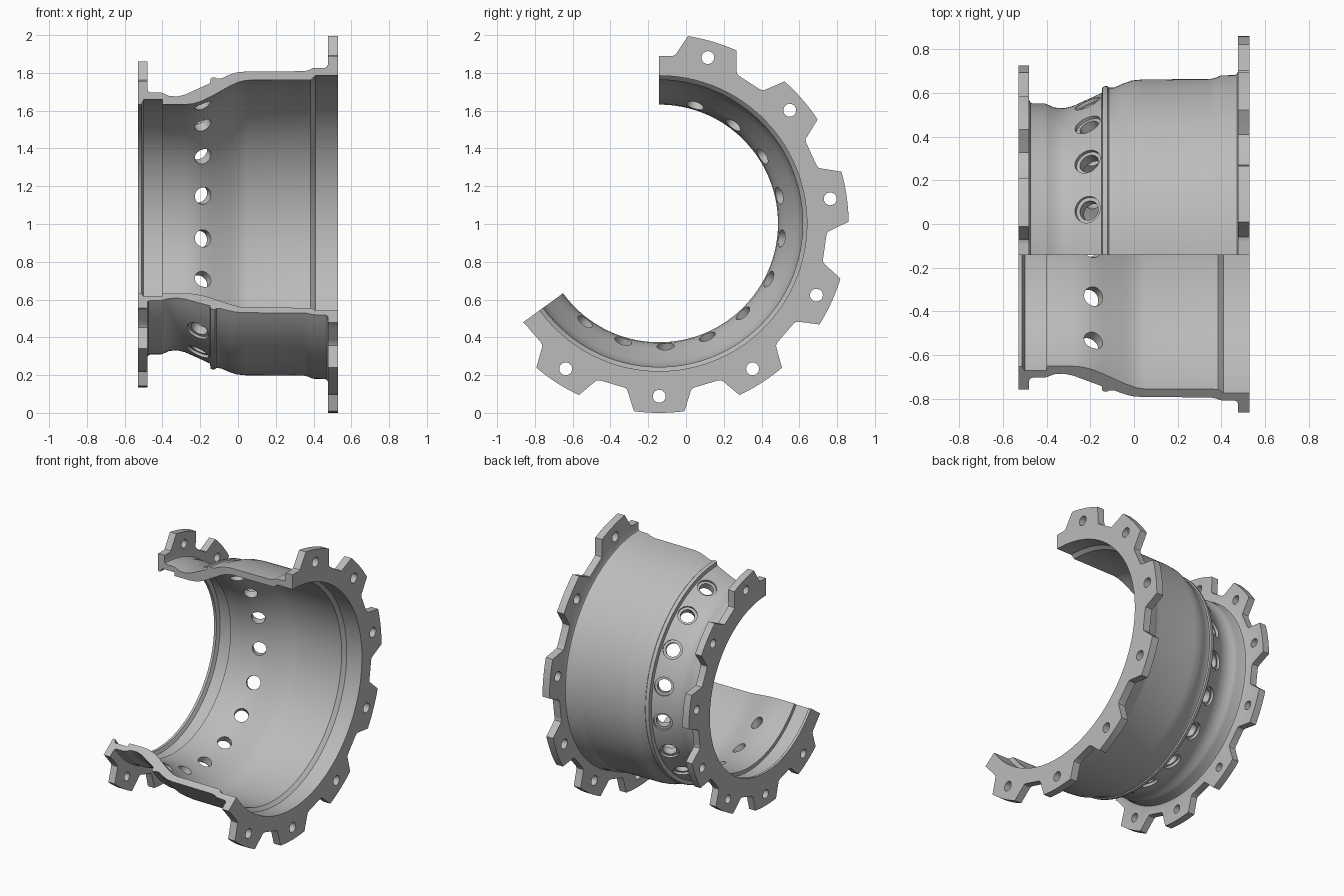
import bpy, bmesh
from math import radians, sin, cos, atan2
from mathutils import Vector

cube = bpy.data.objects.get("Cube")
if cube:
    bpy.data.objects.remove(cube)

AXIS_Y, AXIS_Z = -0.142, 1.003       # the shell turns about a line along x
START, END = -144.0, 90.0            # swept sector in degrees
PITCH = 360 / 11                     # spacing of the flange lugs


def polar(x, r, deg):
    a = radians(deg)
    return Vector((x, AXIS_Y + r * cos(a), AXIS_Z + r * sin(a)))


def loft(bm, rings):
    """Closed solid through a list of equal rings of points."""
    rings = [[bm.verts.new(p) for p in ring] for ring in rings]
    n = len(rings[0])
    for a, b in zip(rings, rings[1:]):
        for i in range(n):
            j = (i + 1) % n
            bm.faces.new((a[i], a[j], b[j], b[i]))
    bm.faces.new(rings[0][::-1])
    bm.faces.new(rings[-1])


def drill(bm, centre, direction, steps, sides=32):
    """Stepped round cutter: steps are (distance along axis, radius)."""
    d = direction.normalized()
    u = d.orthogonal().normalized()
    v = d.cross(u)
    turns = [radians(360 * i / sides) for i in range(sides)]
    loft(bm, [[centre + d * t + (u * cos(a) + v * sin(a)) * r for a in turns]
              for t, r in steps])


def make_object(name, bm):
    bmesh.ops.recalc_face_normals(bm, faces=bm.faces[:])
    mesh = bpy.data.meshes.new(name)
    bm.to_mesh(mesh)
    bm.free()
    obj = bpy.data.objects.new(name, mesh)
    bpy.context.collection.objects.link(obj)
    return obj


# Metal
metal = bpy.data.materials.new("grey_metal")
metal.use_nodes = True
grey = (0.5, 0.5, 0.5, 1)
metal.diffuse_color = grey
metal.node_tree.nodes["Principled BSDF"].inputs["Base Color"].default_value = grey

# Shell section (x, radius): outside from left flange to right flange, then bore
outside = [(-.53, .868), (-.48, .868), (-.48, .71), (-.475, .699), (-.464, .694),
           (-.41, .694), (-.39, .687), (-.365, .675), (-.32, .672), (-.28, .682),
           (-.148, .742), (-.145, .768), (-.135, .773), (-.122, .773),
           (-.115, .766), (-.09, .767), (-.05, .785), (-.01, .799), (.04, .804),
           (.35, .806), (.375, .812), (.395, .822), (.46, .824), (.471, .829),
           (.476, .84), (.476, 1.003), (.53, 1.003)]
bore = [(.53, .782), (.41, .782), (.385, .76), (.05, .758), (.01, .751),
        (-.04, .729), (-.14, .673), (-.19, .648), (-.235, .634), (-.28, .629),
        (-.4, .629), (-.4, .655), (-.5, .655), (-.512, .63), (-.53, .63)]
bm = bmesh.new()
segments = 117
loft(bm, [[polar(x, r, START + (END - START) * i / segments)
           for x, r in outside + bore] for i in range(segments + 1)])
shell = make_object("flanged_shell", bm)
shell.data.materials.append(metal)

# Cutters: notches between lugs and a bolt hole in each lug, on both flanges
bm = bmesh.new()
for x, floor, rim, bolt_r, bolt_size in ((-.505, .757, .868, .785, .03),
                                         (.503, .888, 1.003, .915, .034)):
    for k in range(-2, 6):
        lug = -90 + PITCH * k
        gap = lug + PITCH / 2
        half = [(floor, 4.3), (floor + .006, 5.3), (floor + .018, 5.8),
                (rim, 8.7), (rim + .06, 10.2)]
        outline = [(r, gap + a) for r, a in half]
        outline += [(r, gap - a) for r, a in reversed(half)]
        loft(bm, [[polar(x + dx, r, a) for r, a in outline] for dx in (-.034, .034)])
        if k > -2:
            drill(bm, polar(x, bolt_r, lug), Vector((1, 0, 0)),
                  [(-.05, bolt_size), (.05, bolt_size)])

# Cutters: ring of counterbored ports square to the sloping band
slope = atan2(.06, .132)
for k in range(-5, 6):
    angle = -27 + 20 * k
    outward = polar(0, 1, angle) - polar(0, 0, angle)
    normal = outward * cos(slope) - Vector((sin(slope), 0, 0))
    drill(bm, polar(-.213, .7125, angle), normal,
          [(-.13, .046), (-.018, .046), (-.018, .063), (.08, .063)])
cutter = make_object("hole_cutters", bm)
cutter.hide_render = True

mod = shell.modifiers.new("holes", 'BOOLEAN')
mod.operation = 'DIFFERENCE'
mod.solver = 'EXACT'
mod.object = cutter
bpy.ops.object.select_all(action='DESELECT')
shell.select_set(True)
bpy.context.view_layer.objects.active = shell
bpy.ops.object.modifier_apply(modifier=mod.name)
bpy.data.objects.remove(cutter)
bpy.ops.object.shade_smooth_by_angle(angle=radians(30))
